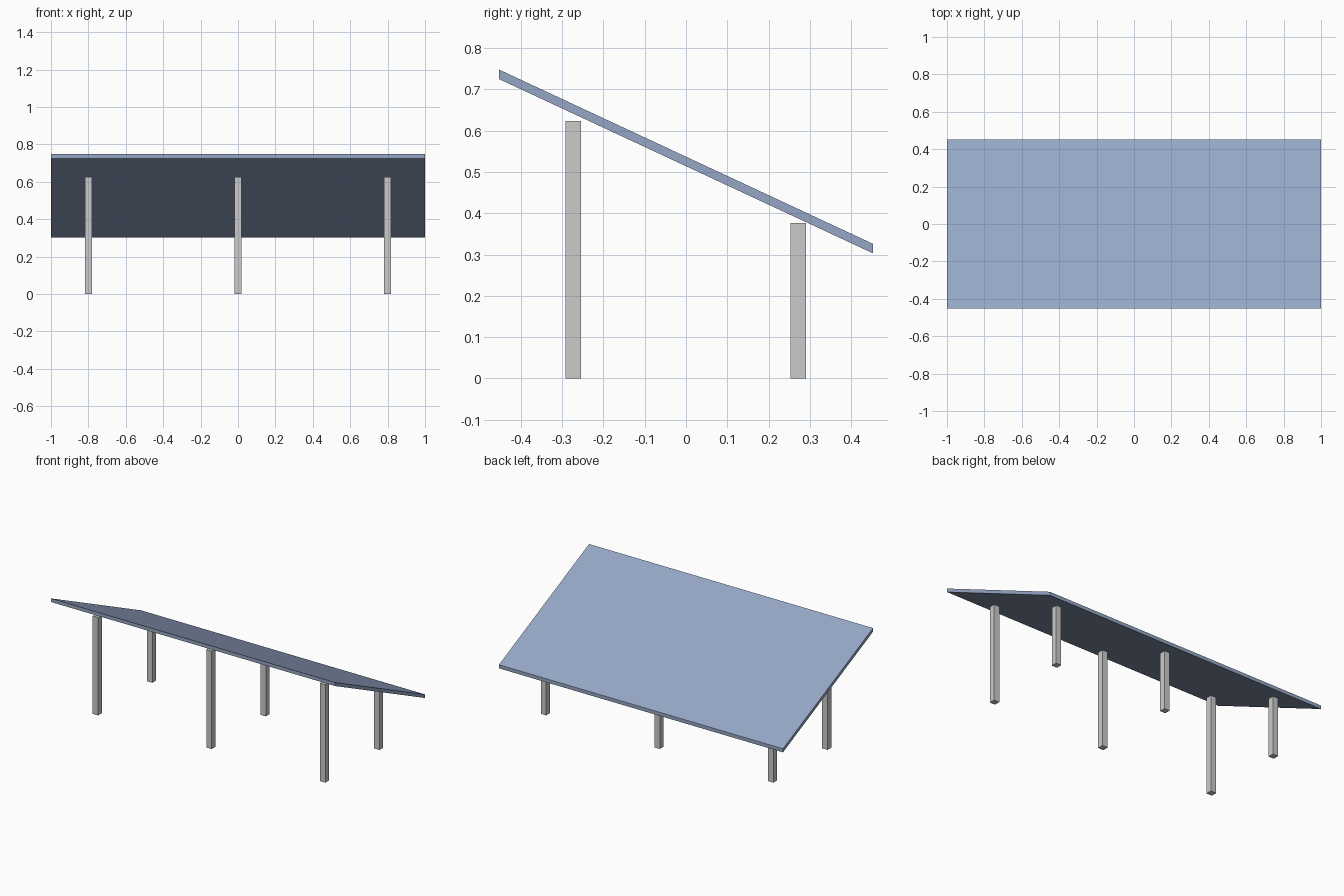
import bpy
import bmesh
from mathutils import Matrix

if "Cube" in bpy.data.objects:
    bpy.data.objects.remove(bpy.data.objects["Cube"])

SLOPE = 0.466      # rise per unit of depth
MID_Z = 0.5255     # panel height at y = 0


def box(name, size, centre):
    bm = bmesh.new()
    bmesh.ops.create_cube(bm, size=1.0)
    bmesh.ops.scale(bm, vec=size, verts=bm.verts)
    bmesh.ops.translate(bm, vec=centre, verts=bm.verts)
    mesh = bpy.data.meshes.new(name)
    bm.to_mesh(mesh)
    bm.free()
    obj = bpy.data.objects.new(name, mesh)
    bpy.context.collection.objects.link(obj)
    return obj


# Sloping panel: a slab sheared so its front and back edges stay vertical
panel = box("panel", (2.0, 0.906, 0.023), (0, 0, 0))
shear = Matrix.Identity(4)
shear[2][1] = -SLOPE
panel.data.transform(Matrix.Translation((0, 0, MID_Z)) @ shear)

blue = bpy.data.materials.new("panel_blue")
blue.diffuse_color = (0.30, 0.39, 0.56, 1)
blue.use_nodes = True
blue.node_tree.nodes["Principled BSDF"].inputs["Base Color"].default_value = blue.diffuse_color
panel.data.materials.append(blue)

# Two rows of three square posts: tall at the front, short at the back
for row, y, height in (("front", -0.273, 0.624), ("back", 0.272, 0.377)):
    for side, x in (("left", -0.8), ("middle", 0.0), ("right", 0.8)):
        box(f"{row}_{side}_post", (0.038, 0.038, height), (x, y, height / 2))
